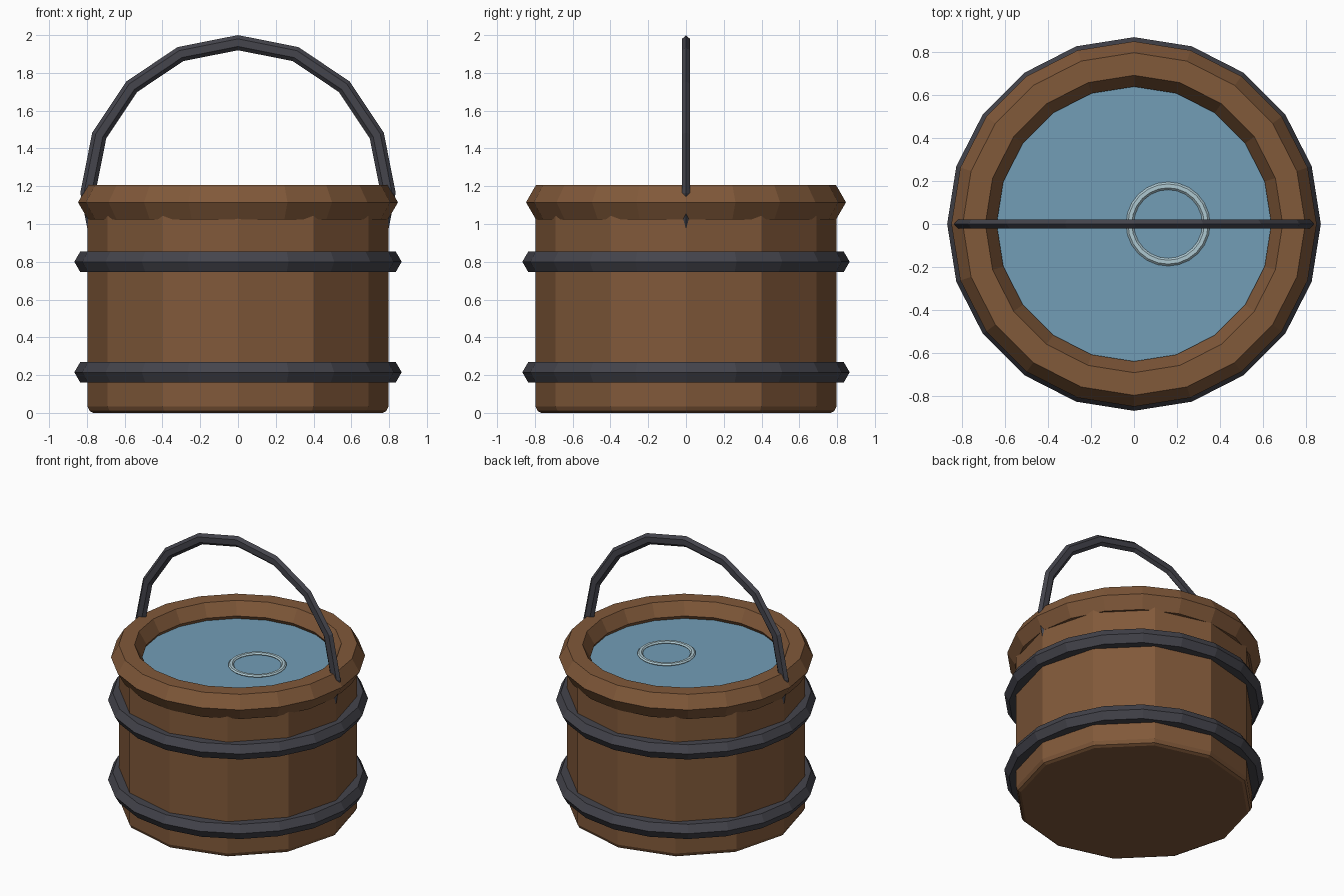
import bpy
from math import cos, sin, pi

cube = bpy.data.objects.get("Cube")
if cube:
    bpy.data.objects.remove(cube, do_unlink=True)


def material(name, rgb):
    mat = bpy.data.materials.new(name)
    mat.use_nodes = True
    mat.diffuse_color = (*rgb, 1)
    mat.node_tree.nodes["Principled BSDF"].inputs["Base Color"].default_value = (*rgb, 1)
    return mat


wood = material("brown wood", (0.22, 0.10, 0.042))
iron = material("dark iron", (0.058, 0.058, 0.072))
water = material("blue water", (0.17, 0.34, 0.47))
foam = material("pale ripple", (0.42, 0.58, 0.64))


def finish(name, mat):
    """Name and colour the new part, keeping flat faces."""
    obj = bpy.context.object
    obj.name = obj.data.name = name
    obj.data.materials.clear()
    obj.data.materials.append(mat)
    return obj


def ring(name, mat, major, minor, loc, sides=20, rot=(0, 0, 0), flat=1):
    """Faceted ring with a six-sided section, flattened along its axis."""
    bpy.ops.mesh.primitive_torus_add(
        major_radius=major, minor_radius=minor, major_segments=sides,
        minor_segments=6, location=loc, rotation=rot)
    obj = finish(name, mat)
    obj.scale.z = flat
    return obj


def lathe(name, mat, profile, sides):
    """Closed turned shape from (radius, height) pairs, bottom to top."""
    verts = [(r * cos(2 * pi * i / sides), r * sin(2 * pi * i / sides), z)
             for r, z in profile for i in range(sides)]
    faces = [list(reversed(range(sides))),
             list(range(len(verts) - sides, len(verts)))]
    for k in range(len(profile) - 1):
        for i in range(sides):
            a, b = k * sides + i, k * sides + (i + 1) % sides
            faces.append((a, b, b + sides, a + sides))
    mesh = bpy.data.meshes.new(name)
    mesh.from_pydata(verts, [], faces)
    obj = bpy.data.objects.new(name, mesh)
    bpy.context.collection.objects.link(obj)
    bpy.context.view_layer.objects.active = obj
    return finish(name, mat)


# Twelve-sided tub with a bevelled foot
lathe("tub_body", wood, [(0.765, 0), (0.785, 0.01), (0.797, 0.035), (0.797, 1.08)], 12)

# Thick rim and the two hoops
ring("tub_rim", wood, 0.742, 0.105, (0, 0, 1.115))
for label, z in (("lower", 0.215), ("upper", 0.8)):
    ring(label + "_hoop", iron, 0.804, 0.0625, (0, 0, z))

# Water surface and the ripple floating on it
bpy.ops.mesh.primitive_circle_add(vertices=20, radius=0.68, fill_type='NGON',
                                  location=(0, 0, 1.09))
finish("water_surface", water)
ring("water_ripple", foam, 0.177, 0.018, (0.158, 0, 1.097), sides=24, flat=0.6)

# Upright hoop handle, its lower half sunk into the tub
ring("handle", iron, 0.795, 0.04, (0, 0, 1.165), sides=16,
     rot=(pi / 2, 0, 0), flat=0.6)
